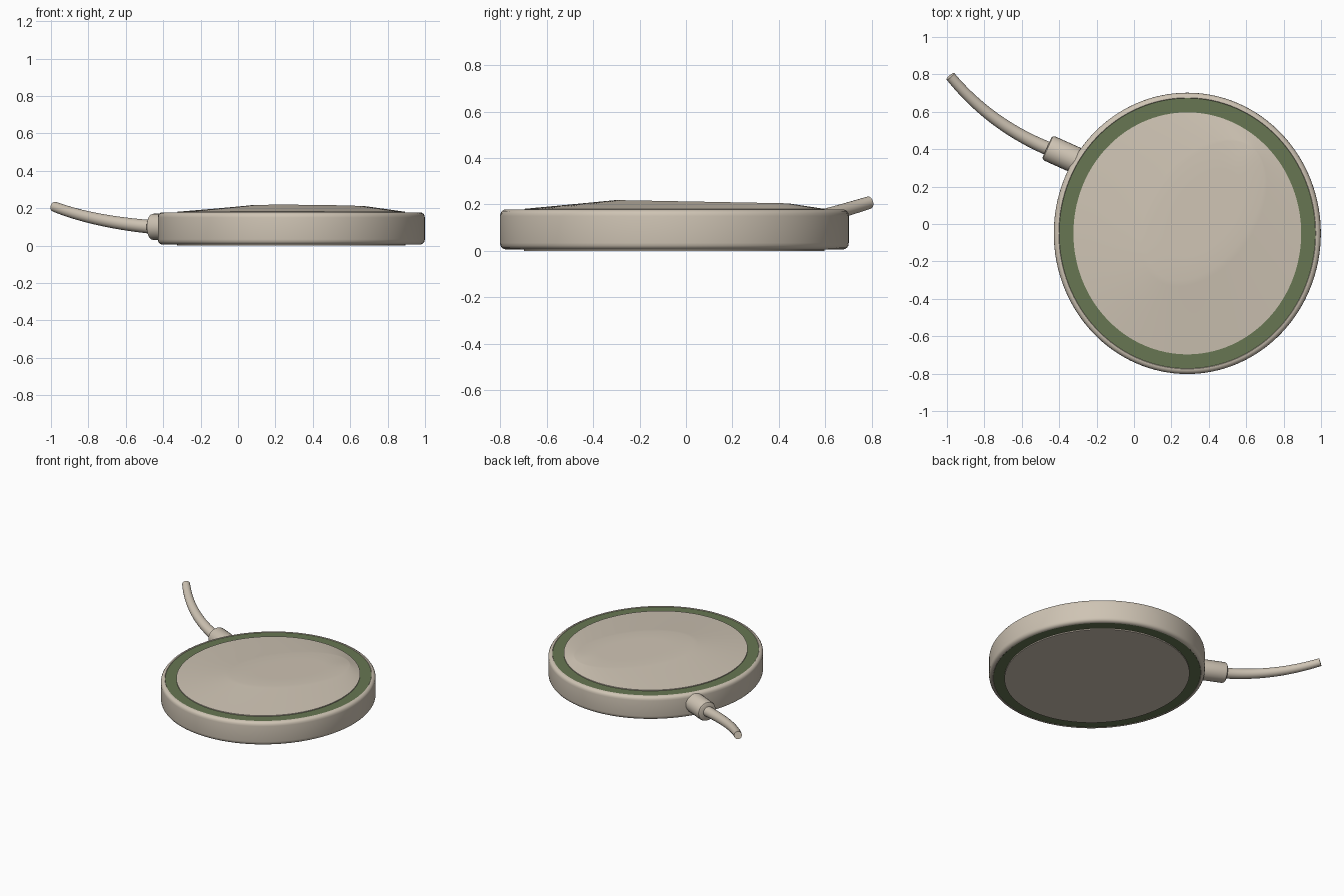
import bpy, bmesh, math
from mathutils import Vector

if "Cube" in bpy.data.objects:
    bpy.data.objects.remove(bpy.data.objects["Cube"])

CX, CY, RX, RY, N = 0.285, -0.05, 0.714, 0.752, 128


def material(name, rgb):
    m = bpy.data.materials.new(name)
    m.diffuse_color = (*rgb, 1)
    m.use_nodes = True
    m.node_tree.nodes["Principled BSDF"].inputs["Base Color"].default_value = m.diffuse_color
    return m


beige = material("warm_beige", (0.62, 0.55, 0.455))
green = material("olive_green", (0.135, 0.18, 0.085))


def ellipse(d, z):
    """Ring of points inset by d from the outer outline."""
    return [(CX + (RX - d) * math.cos(2 * math.pi * i / N),
             CY + (RY - d) * math.sin(2 * math.pi * i / N), z) for i in range(N)]


def loft(name, rings, mat, cap_start=False, cap_end=False):
    """Skin a list of equal-length rings."""
    bm = bmesh.new()
    vs = [[bm.verts.new(p) for p in r] for r in rings]
    for a, b in zip(vs, vs[1:]):
        n = len(a)
        for i in range(n):
            j = (i + 1) % n
            bm.faces.new((a[i], a[j], b[j], b[i]))
    if cap_start:
        bm.faces.new(vs[0][::-1])
    if cap_end:
        bm.faces.new(vs[-1])
    me = bpy.data.meshes.new(name)
    bm.to_mesh(me)
    bm.free()
    me.materials.append(mat)
    ob = bpy.data.objects.new(name, me)
    bpy.context.collection.objects.link(ob)
    bpy.context.view_layer.objects.active = ob
    ob.select_set(True)
    bpy.ops.object.shade_smooth_by_angle(angle=math.radians(35))
    ob.select_set(False)
    return ob


# Outer shell with rounded edges
loft("body_rim", [ellipse(d, z) for d, z in (
    (0.03, 0.010), (0.027, 0.006), (0.018, 0.007), (0.008, 0.013), (0.002, 0.022), (0, 0.034),
    (0, 0.150), (0.002, 0.162), (0.008, 0.171), (0.018, 0.177), (0.027, 0.178), (0.03, 0.174))], beige)

# Coloured bands on both faces
loft("top_band", [ellipse(0.029, 0.175), ellipse(0.115, 0.175)], green)
loft("bottom_band", [ellipse(0.115, 0.008), ellipse(0.029, 0.008)], green)

# Flat underside pad
loft("bottom_pad", [ellipse(0.104, 0), ellipse(0.104, 0.010)], beige, cap_start=True)

# Raised charging pad: slopes up from the ellipse to a tilted oval plateau
axis = math.atan2(0.82, 0.57)


def plateau(scale):
    pts = []
    for i in range(N):
        a = 2 * math.pi * i / N - axis
        u, v = 0.42 * scale * math.cos(a), 0.25 * scale * math.sin(a)
        x = 0.38 + u * math.cos(axis) - v * math.sin(axis)
        y = 0.07 + u * math.sin(axis) + v * math.cos(axis)
        pts.append((x, y, 0.212 - 0.019 * (y - 0.05)))
    return pts


edge, top = ellipse(0.105, 0.181), plateau(1)
rings = [ellipse(0.105, 0.172), edge]
for t in (0.25, 0.5, 0.75, 0.92):
    rings.append([Vector(p).lerp(Vector(q), t) for p, q in zip(edge, top)])
rings += [top, plateau(0.6), plateau(0.2)]
loft("charging_pad", rings, beige, cap_end=True)


def tube(name, path, radii, sides=24):
    """Round tube along a path with a radius at each point."""
    rings = []
    for i, p in enumerate(path):
        t = (path[min(i + 1, len(path) - 1)] - path[max(i - 1, 0)]).normalized()
        s = t.cross(Vector((0, 0, 1))).normalized()
        w = s.cross(t)
        rings.append([p + radii[i] * (math.cos(2 * math.pi * k / sides) * s
                                      - math.sin(2 * math.pi * k / sides) * w) for k in range(sides)])
    ob = loft(name, rings, beige, True, True)
    bm = bmesh.new()
    bm.from_mesh(ob.data)
    bmesh.ops.recalc_face_normals(bm, faces=bm.faces)
    bm.to_mesh(ob.data)
    bm.free()


# Plug sleeve with rounded end
start, end = Vector((-0.22, 0.30, 0.10)), Vector((-0.465, 0.41, 0.10))
tube("cable_sleeve", [start.lerp(end, t) for t in (0, 0.94, 0.98, 1)],
     [0.071, 0.071, 0.067, 0.058])

# Curved cable, gently tapered
p0, p1, p2 = Vector((-0.44, 0.395, 0.098)), Vector((-0.765, 0.525, 0.125)), Vector((-0.982, 0.79, 0.208))
steps = [i / 20 for i in range(21)]
tube("cable", [(1 - t) ** 2 * p0 + 2 * t * (1 - t) * p1 + t * t * p2 for t in steps],
     [0.037 - 0.010 * t for t in steps])
